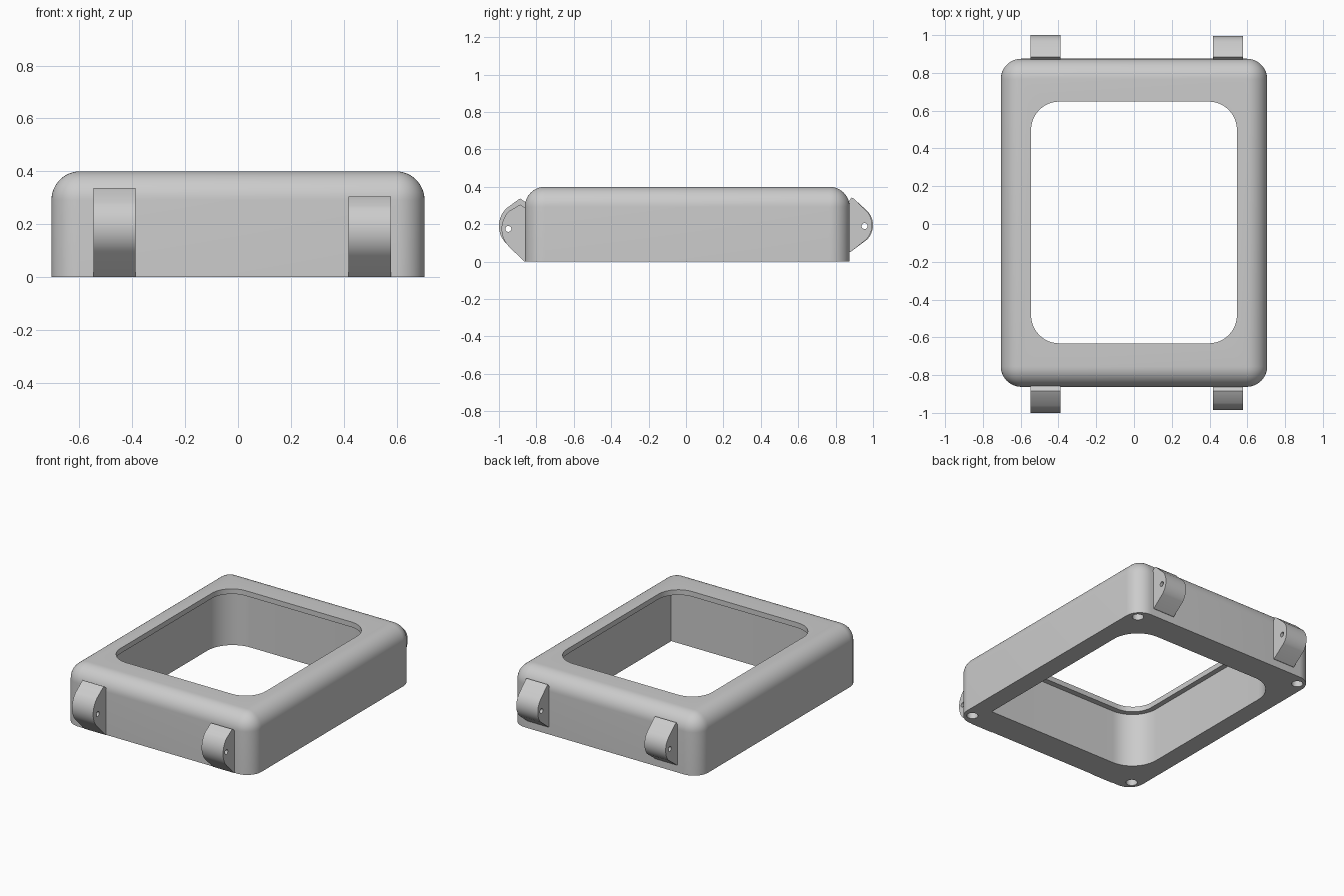
import bpy, bmesh
from math import radians, sin, cos, pi
from mathutils import Matrix, Vector

cube = bpy.data.objects.get("Cube")
if cube:
    bpy.data.objects.remove(cube, do_unlink=True)

grey = bpy.data.materials.new("plain grey")
grey.use_nodes = True
grey.diffuse_color = (0.6, 0.6, 0.6, 1)
grey.node_tree.nodes["Principled BSDF"].inputs["Base Color"].default_value = (0.6, 0.6, 0.6, 1)


def make_object(name, bm):
    bmesh.ops.recalc_face_normals(bm, faces=bm.faces)
    mesh = bpy.data.meshes.new(name)
    bm.to_mesh(mesh)
    bm.free()
    mesh.materials.append(grey)
    obj = bpy.data.objects.new(name, mesh)
    bpy.context.collection.objects.link(obj)
    return obj


def box(name, x0, x1, y0, y1, z0, z1, radius, choose):
    """Box whose edges picked by choose(a, b) are rounded."""
    bm = bmesh.new()
    bmesh.ops.create_cube(bm, size=1)
    for v in bm.verts:
        v.co = Vector((x1 if v.co.x > 0 else x0, y1 if v.co.y > 0 else y0, z1 if v.co.z > 0 else z0))
    edges = [e for e in bm.edges if choose(e.verts[0].co, e.verts[1].co)]
    bmesh.ops.bevel(bm, geom=edges, offset=radius, segments=12, profile=0.5, affect='EDGES')
    return make_object(name, bm)


def rod(name, radius, length, place):
    bm = bmesh.new()
    bmesh.ops.create_cone(bm, cap_ends=True, segments=32, radius1=radius, radius2=radius,
                          depth=length, matrix=place)
    return make_object(name, bm)


def select_only(obj):
    bpy.ops.object.select_all(action='DESELECT')
    obj.select_set(True)
    bpy.context.view_layer.objects.active = obj


def cut(obj, cutter):
    cutter.hide_render = True
    select_only(obj)
    mod = obj.modifiers.new("cut", 'BOOLEAN')
    mod.operation, mod.solver, mod.object = 'DIFFERENCE', 'EXACT', cutter
    bpy.ops.object.modifier_apply(modifier=mod.name)
    bpy.data.objects.remove(cutter, do_unlink=True)


def smooth(obj):
    select_only(obj)
    bpy.ops.object.shade_smooth_by_angle(angle=radians(30))


def upright(a, b):
    return abs(a.z - b.z) > 0.01


# Frame body, rounded on its upright and top edges
body = box("frame_body", -0.705, 0.705, -0.862, 0.875, 0, 0.4, 0.108,
           lambda a, b: upright(a, b) or min(a.z, b.z) > 0.3)

# Cavity below the lip, with one square corner, then the opening through the lip
cut(body, box("cavity", -0.58, 0.58, -0.67, 0.69, -0.1, 0.365, 0.19,
              lambda a, b: upright(a, b) and not (a.x > 0 and a.y < 0)))
cut(body, box("opening", -0.545, 0.545, -0.632, 0.648, 0.2, 0.5, 0.15, upright))

# Screw holes in the underside corners
for x in (-0.64, 0.64):
    for y in (-0.785, 0.8):
        cut(body, rod("screw_hole", 0.035, 0.4, Matrix.Translation((x, y, 0))))
smooth(body)


def lug(name, x0, x1, side, wall, nose, zc, radius, bottom, tip, top, hole):
    """Rounded wedge on the front (side -1) or back (side 1) wall, with a pin hole."""
    arc = [(nose - radius + radius * cos(a), zc + radius * sin(a))
           for a in (radians(-45 + 90 * i / 16) for i in range(17))]
    profile = [(wall - 0.004, bottom), (wall + 0.003, bottom)] + arc
    profile += [(tip + 0.012, top - 0.006), (tip, top), (wall - 0.004, top - 0.02)]
    bm = bmesh.new()
    face = bm.faces.new([bm.verts.new((x0, side * y, z)) for y, z in profile])
    new = bmesh.ops.extrude_face_region(bm, geom=[face])["geom"]
    bmesh.ops.translate(bm, vec=(x1 - x0, 0, 0), verts=[g for g in new if isinstance(g, bmesh.types.BMVert)])
    obj = make_object(name, bm)
    place = Matrix.Translation(((x0 + x1) / 2, side * hole[0], hole[1])) @ Matrix.Rotation(pi / 2, 4, 'Y')
    cut(obj, rod("pin_hole", 0.016, 0.4, place))
    smooth(obj)


# Front lugs reach the base; back lugs float above it
lug("front_right_lug", -0.547, -0.388, -1, 0.862, 1.0, 0.19, 0.133, 0, 0.885, 0.337, (0.95, 0.175))
lug("front_left_lug", 0.417, 0.578, -1, 0.862, 0.986, 0.175, 0.133, 0, 0.885, 0.305, (0.95, 0.175))
lug("back_right_lug", -0.547, -0.388, 1, 0.875, 1.0, 0.195, 0.11, 0.05, 0.885, 0.342, (0.955, 0.19))
lug("back_left_lug", 0.417, 0.578, 1, 0.875, 0.995, 0.195, 0.11, 0.05, 0.885, 0.342, (0.955, 0.19))
